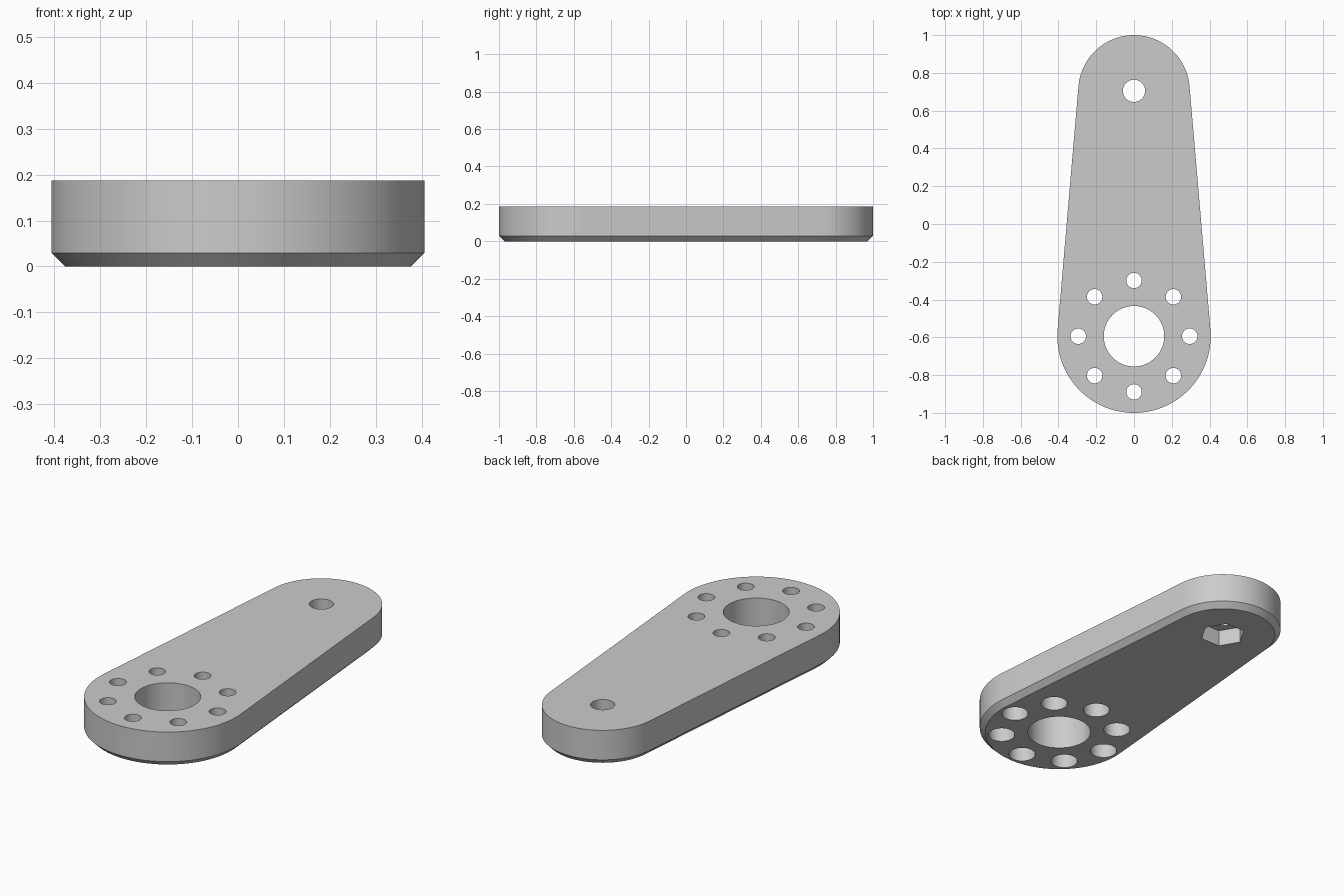
import bpy
import bmesh
from math import sin, cos, asin, pi, radians

cube = bpy.data.objects.get("Cube")
if cube:
    bpy.data.objects.remove(cube, do_unlink=True)

HEIGHT, CHAMFER, POCKET = 0.187, 0.029, 0.088
BIG_Y, BIG_R = -0.594, 0.406
SMALL_Y, SMALL_R = 0.705, 0.295
RING_R, BOLTS = 0.295, 8

grey = bpy.data.materials.new("plain_grey")
grey.use_nodes = True
colour = (0.6, 0.6, 0.6, 1)
grey.diffuse_color = colour
grey.node_tree.nodes["Principled BSDF"].inputs["Base Color"].default_value = colour


def arc(cy, r, start, end, steps):
    angles = [start + (end - start) * i / steps for i in range(steps + 1)]
    return [(r * cos(a), cy + r * sin(a)) for a in angles]


def outline(inset):
    """Two round ends joined by their common tangents."""
    t = asin((BIG_R - SMALL_R) / (SMALL_Y - BIG_Y))
    return (arc(SMALL_Y, SMALL_R - inset, t, pi - t, 48)
            + arc(BIG_Y, BIG_R - inset, pi - t, 2 * pi + t, 56))


def circle(x, y, r, sides):
    return [(x + r * cos(2 * pi * i / sides), y + r * sin(2 * pi * i / sides))
            for i in range(sides)]


def add_stack(bm, layers):
    """Closed solid through equal-length loops given as (points, z)."""
    loops = [[bm.verts.new((x, y, z)) for x, y in pts] for pts, z in layers]
    n = len(loops[0])
    for low, high in zip(loops, loops[1:]):
        for i in range(n):
            j = (i + 1) % n
            bm.faces.new((low[i], low[j], high[j], high[i]))
    bm.faces.new(loops[0][::-1])
    bm.faces.new(loops[-1])


def finish(bm, name):
    bmesh.ops.recalc_face_normals(bm, faces=bm.faces)
    mesh = bpy.data.meshes.new(name)
    bm.to_mesh(mesh)
    bm.free()
    mesh.materials.append(grey)
    obj = bpy.data.objects.new(name, mesh)
    bpy.context.collection.objects.link(obj)
    return obj


# Tapered arm with a chamfered underside
bm = bmesh.new()
add_stack(bm, [(outline(CHAMFER), 0), (outline(0), CHAMFER), (outline(0), HEIGHT)])
arm = finish(bm, "lever_arm")

# Cutters: through holes, then counterbores and hexagonal nut pocket from below
through, pockets = bmesh.new(), bmesh.new()


def cut(bm, pts, top):
    add_stack(bm, [(pts, -0.1), (pts, top)])


cut(through, circle(0, BIG_Y, 0.16, 64), 0.3)
cut(through, circle(0, SMALL_Y, 0.059, 40), 0.3)
cut(pockets, circle(0, SMALL_Y, 0.114, 6), POCKET)
for i in range(BOLTS):
    a = 2 * pi * i / BOLTS
    x, y = RING_R * cos(a), BIG_Y + RING_R * sin(a)
    cut(through, circle(x, y, 0.041, 32), 0.3)
    cut(pockets, circle(x, y, 0.067, 40), POCKET)

bpy.ops.object.select_all(action="DESELECT")
bpy.context.view_layer.objects.active = arm
arm.select_set(True)
for bm, name in ((pockets, "pocket_cutter"), (through, "hole_cutter")):
    cutter = finish(bm, name)
    cutter.hide_render = True
    mod = arm.modifiers.new(name, "BOOLEAN")
    mod.operation = "DIFFERENCE"
    mod.solver = "EXACT"
    mod.object = cutter
    bpy.ops.object.modifier_apply(modifier=mod.name)
    bpy.data.objects.remove(cutter, do_unlink=True)

bpy.ops.object.shade_smooth_by_angle(angle=radians(30))
